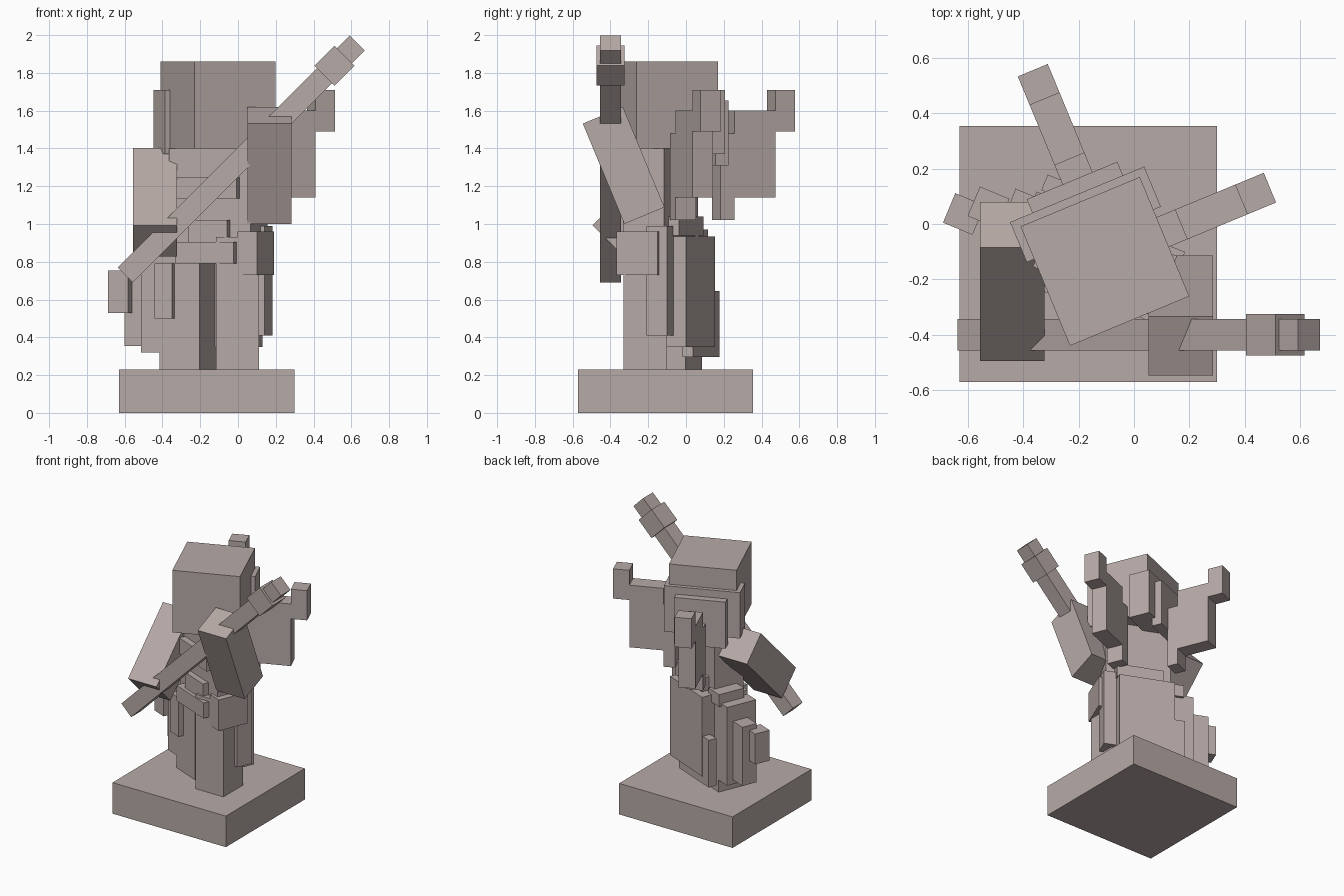
import bpy
import math
from mathutils import Matrix, Vector

if "Cube" in bpy.data.objects:
    bpy.data.objects.remove(bpy.data.objects["Cube"], do_unlink=True)

# Single clay colour
clay = bpy.data.materials.new("warm_grey_clay")
clay.use_nodes = True
COLOUR = (0.47, 0.40, 0.38, 1.0)
clay.diffuse_color = COLOUR
clay.node_tree.nodes["Principled BSDF"].inputs["Base Color"].default_value = COLOUR

PIVOT = Vector((-0.105, -0.135, 0))  # vertical axis of head and torso
TURN = math.radians(22.5)


def block(name, centre, size, axis="Z", angle=0.0):
    """Box of a given size, turned about one axis through its centre."""
    bpy.ops.mesh.primitive_cube_add(size=1)
    ob = bpy.context.object
    ob.name = ob.data.name = name
    ob.data.transform(Matrix.Translation(centre)
                      @ Matrix.Rotation(angle, 4, axis)
                      @ Matrix.Diagonal((*size, 1)))
    ob.data.materials.append(clay)
    return ob


def turned(name, u, v, z, angle):
    """Box given by ranges in a frame turned about the body pivot."""
    mid = Vector(((u[0] + u[1]) / 2, (v[0] + v[1]) / 2, (z[0] + z[1]) / 2))
    centre = PIVOT + Matrix.Rotation(angle, 3, "Z") @ mid
    return block(name, centre, (u[1] - u[0], v[1] - v[0], z[1] - z[0]), "Z", angle)


def upright(name, x, y, w, d, z0, z1, angle=-TURN):
    """Vertical box from its plan centre and height range."""
    return block(name, (x, y, (z0 + z1) / 2), (w, d, z1 - z0), "Z", angle)


# Plinth
upright("base", -0.165, -0.108, 0.93, 0.925, 0, 0.23, 0)

# Head with layered back
turned("head", (-0.233, 0.233), (-0.233, 0.233), (1.40, 1.86), TURN)
turned("head_back_layer", (-0.262, 0.262), (0.105, 0.262), (1.37, 1.71), TURN)
turned("head_back_plate", (-0.175, 0.179), (0.24, 0.315), (1.31, 1.655), TURN)

# Two hooked wings: (root, main, tip) as ranges along the wing
for part, a, b, z0, z1 in (("root", 0.0, 0.08, 1.02, 1.48),
                           ("main", 0.08, 0.315, 1.14, 1.60),
                           ("tip", 0.315, 0.427, 1.49, 1.71)):
    turned("side_wing_" + part, (0.225 + a, 0.225 + b), (-0.04, 0.076), (z0, z1), TURN)
    turned("back_wing_" + part, (-0.035, 0.082), (0.31 + a, 0.31 + b), (z0, z1), TURN)

# Torso, turned the opposite way, with front and back plates
turned("torso", (-0.233, 0.233), (-0.117, 0.117), (0.79, 1.40), -TURN)
turned("chest_plate", (-0.172, 0.172), (-0.165, -0.117), (1.135, 1.25), -TURN)
turned("belt", (-0.172, 0.165), (-0.185, -0.117), (0.79, 0.905), -TURN)
turned("buckle", (-0.105, 0.117), (-0.16, -0.117), (0.90, 1.02), -TURN)
turned("back_plate", (-0.17, 0.17), (0.117, 0.175), (0.94, 1.04), -TURN)

# Arms tilted about the side axis
block("right_arm", (-0.439, -0.2075, 1.115), (0.233, 0.233, 0.58), "X", -math.radians(45))
block("left_arm", (0.168, -0.33, 1.31), (0.233, 0.23, 0.575), "X", TURN)

# Staff with collar, on a diagonal
block("staff", (0.0175, -0.40, 1.345), (1.737, 0.113, 0.113), "Y", -math.radians(45))
block("staff_collar", (0.51, -0.40, 1.838), (0.15, 0.15, 0.15), "Y", -math.radians(45))

# Legs
upright("left_leg", -0.002, -0.215, 0.227, 0.23, 0.23, 0.93, 0)
upright("right_leg", -0.266, -0.065, 0.23, 0.23, 0.23, 0.93)

# Coat panels and pouches around the legs
upright("coat_back", -0.076, 0.027, 0.40, 0.11, 0.35, 0.935)
upright("coat_back_lower", -0.152, 0.08, 0.37, 0.06, 0.295, 0.645)
upright("right_side_panel", -0.42, 0.0, 0.11, 0.23, 0.32, 0.90)
upright("right_front_panel", -0.385, -0.15, 0.10, 0.06, 0.50, 0.79)
upright("right_holster", -0.525, 0.06, 0.115, 0.115, 0.355, 0.79)
upright("right_holster_pocket", -0.614, 0.036, 0.115, 0.115, 0.53, 0.755)
upright("right_hip_pad", -0.33, 0.0, 0.13, 0.20, 0.88, 0.97)
upright("left_side_panel", 0.12, -0.138, 0.09, 0.117, 0.41, 0.99)
upright("left_pouch", 0.094, -0.239, 0.11, 0.235, 0.73, 0.96)
